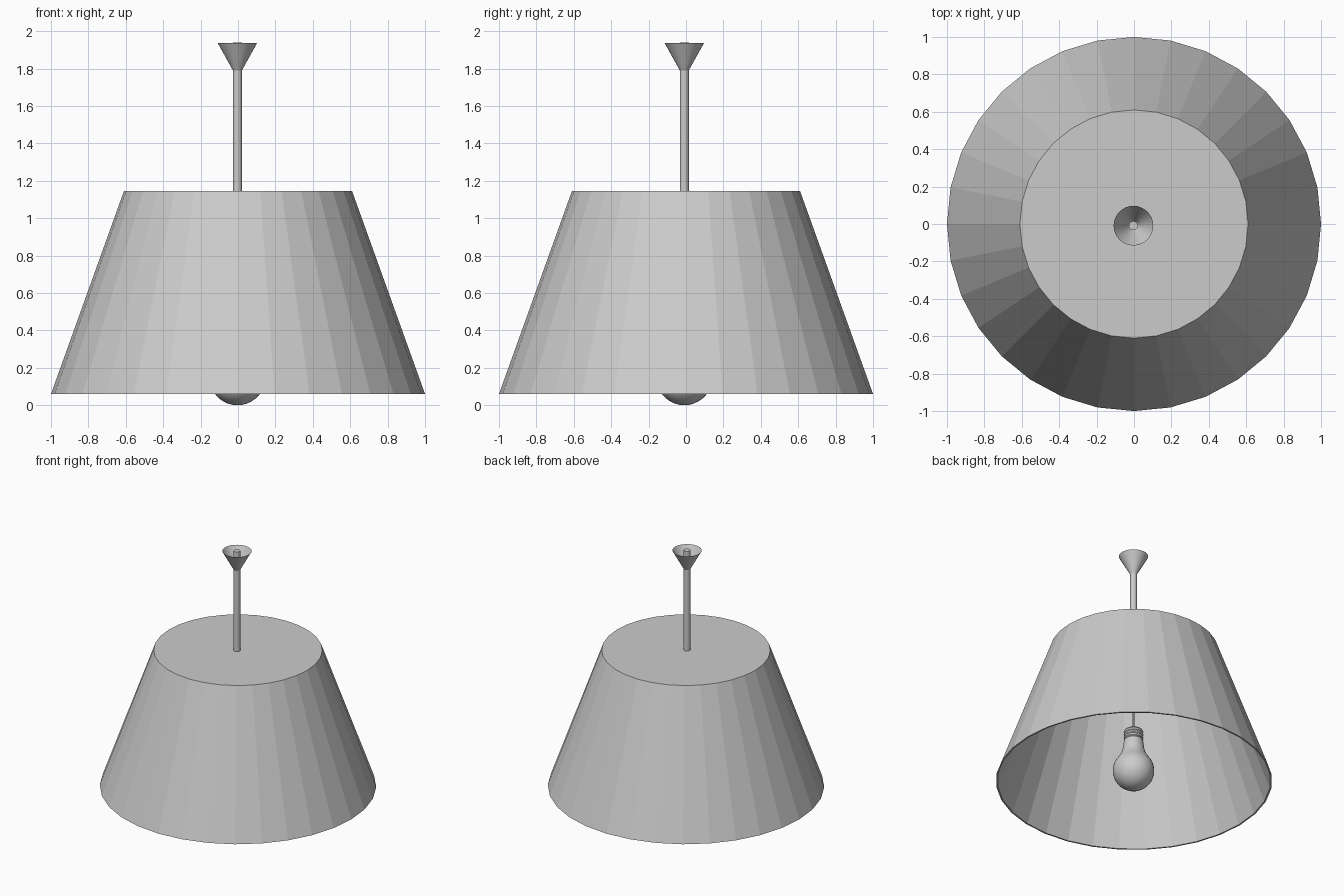
import bpy, bmesh, math

if "Cube" in bpy.data.objects:
    bpy.data.objects.remove(bpy.data.objects["Cube"])

CX, CY = -0.003, -0.009   # stem and bulb sit a touch off the shade's axis


def lathe(name, profile, sides=32, x=0.0, y=0.0, smooth=None):
    """Spin (radius, z) points around z; radius 0 makes a pole."""
    bm = bmesh.new()
    rings = []
    for r, z in profile:
        if r == 0:
            rings.append([bm.verts.new((0, 0, z))] * sides)
        else:
            rings.append([bm.verts.new((r * math.cos(2 * math.pi * i / sides),
                                        r * math.sin(2 * math.pi * i / sides), z))
                          for i in range(sides)])
    for a, b in zip(rings, rings[1:]):
        for i in range(sides):
            j = (i + 1) % sides
            bm.faces.new(list(dict.fromkeys((a[i], a[j], b[j], b[i]))))
    bmesh.ops.recalc_face_normals(bm, faces=bm.faces)
    mesh = bpy.data.meshes.new(name)
    bm.to_mesh(mesh)
    bm.free()
    ob = bpy.data.objects.new(name, mesh)
    ob.location = (x, y, 0)
    bpy.context.collection.objects.link(ob)
    if smooth:
        bpy.ops.object.select_all(action='DESELECT')
        ob.select_set(True)
        bpy.context.view_layer.objects.active = ob
        bpy.ops.object.shade_smooth_by_angle(angle=math.radians(smooth))
    return ob


# Faceted shade: closed top, open bottom, thin wall
lathe("shade", [(0, 1.145), (0.61, 1.145), (1.0, 0.06), (0.988, 0.06),
                (0.602, 1.133), (0, 1.133)])

# Hanging rod above the shade
lathe("rod", [(0, 1.14), (0.024, 1.14), (0.024, 1.94), (0, 1.94)], 32, CX, CY, 40)

# Open funnel-shaped ceiling cup
lathe("ceiling_cup", [(0.024, 1.79), (0.106, 1.938)], 32, CX, CY, 40)

# Thin cord inside the shade
lathe("cord", [(0, 0.50), (0.007, 0.50), (0.007, 1.14), (0, 1.14)], 12, CX, CY, 40)

# Glass bulb: round globe blending into a neck
R, ZC = 0.15, 0.15
globe = [(R * math.sin(math.radians(a)), ZC - R * math.cos(math.radians(a)))
         for a in range(0, 131, 10)]
neck = [(0.097, 0.275), (0.085, 0.305), (0.077, 0.335), (0.073, 0.37),
        (0.068, 0.40), (0, 0.40)]
lathe("bulb", globe + neck, 32, CX, CY, 40)

# Ridged screw cap with a tapered contact
threads = []
for k in range(4):
    z = 0.395 + k * 0.022
    threads += [(0.064, z), (0.071, z + 0.011)]
lathe("screw_cap", [(0, 0.39)] + threads + [(0.064, 0.483), (0.03, 0.505), (0, 0.508)],
      32, CX, CY, 30)
